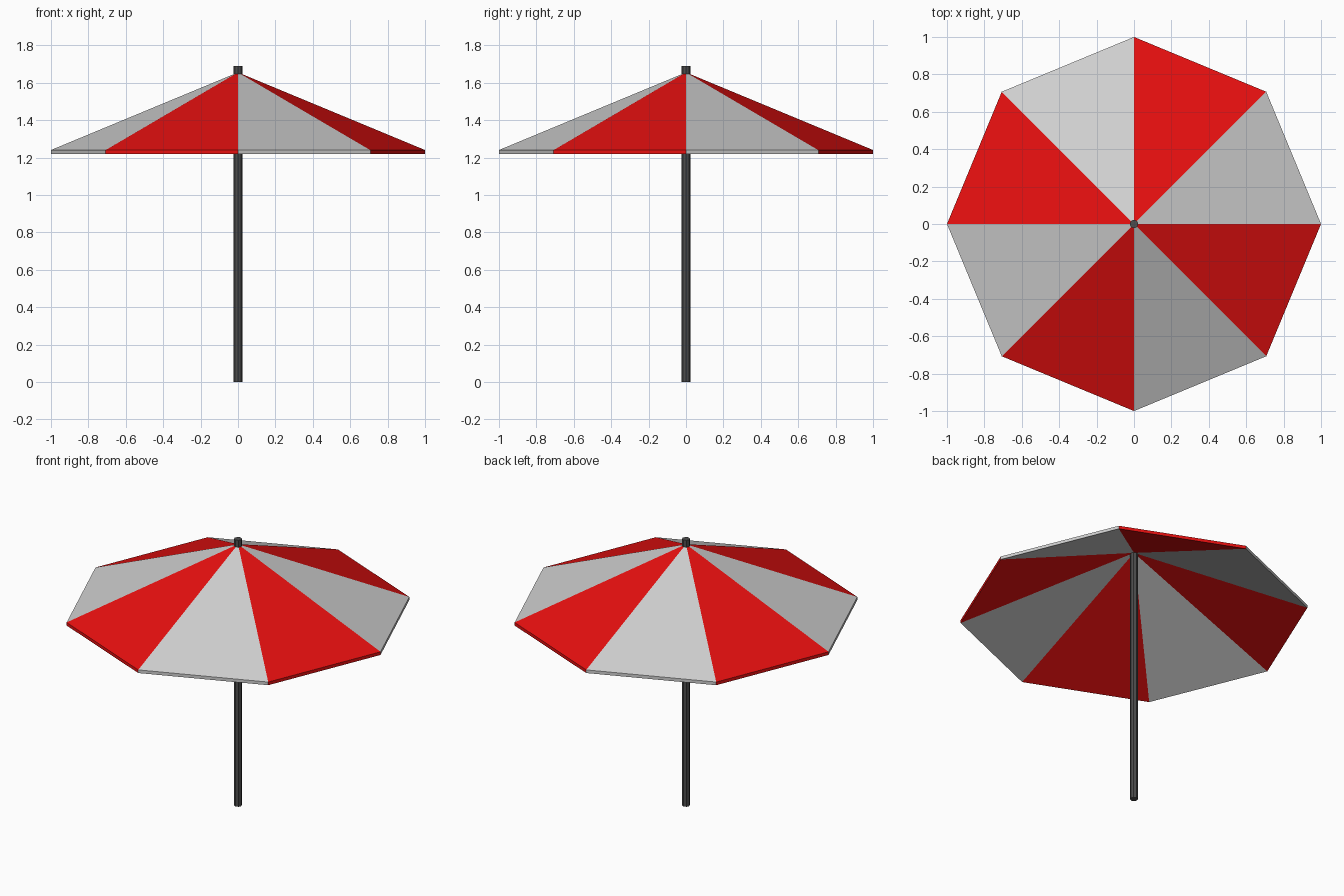
import bpy, bmesh, math

if "Cube" in bpy.data.objects:
    bpy.data.objects.remove(bpy.data.objects["Cube"])

def material(name, rgb):
    m = bpy.data.materials.new(name)
    m.diffuse_color = (*rgb, 1)
    m.use_nodes = True
    m.node_tree.nodes["Principled BSDF"].inputs["Base Color"].default_value = m.diffuse_color
    return m

RED = material("canopy red", (0.8, 0.005, 0.005))
WHITE = material("canopy pale grey", (0.62, 0.62, 0.62))
DARK = material("pole dark grey", (0.075, 0.075, 0.075))

def finish(bm, name, mats):
    bmesh.ops.recalc_face_normals(bm, faces=bm.faces)
    me = bpy.data.meshes.new(name)
    bm.to_mesh(me)
    bm.free()
    for m in mats:
        me.materials.append(m)
    ob = bpy.data.objects.new(name, me)
    bpy.context.collection.objects.link(ob)
    return ob

# Canopy: thin eight-panel shell with alternating colours
SIDES = 8
bm = bmesh.new()
top = bm.verts.new((0, 0, 1.655))
under = bm.verts.new((0, 0, 1.635))

def ring(z):
    return [bm.verts.new((math.cos(i * math.tau / SIDES), math.sin(i * math.tau / SIDES), z))
            for i in range(SIDES)]

upper, lower = ring(1.24), ring(1.22)
for i in range(SIDES):
    j = (i + 1) % SIDES
    for verts in ((top, upper[i], upper[j]),
                  (upper[i], lower[i], lower[j], upper[j]),
                  (under, lower[j], lower[i])):
        bm.faces.new(verts).material_index = i % 2
finish(bm, "canopy", [WHITE, RED])

# Pole: slim octagonal post, its tip poking through the canopy
bm = bmesh.new()
bmesh.ops.create_cone(bm, cap_ends=True, segments=8, radius1=0.023, radius2=0.023, depth=1.69)
bmesh.ops.translate(bm, verts=bm.verts, vec=(0, 0, 0.845))
finish(bm, "pole", [DARK])
